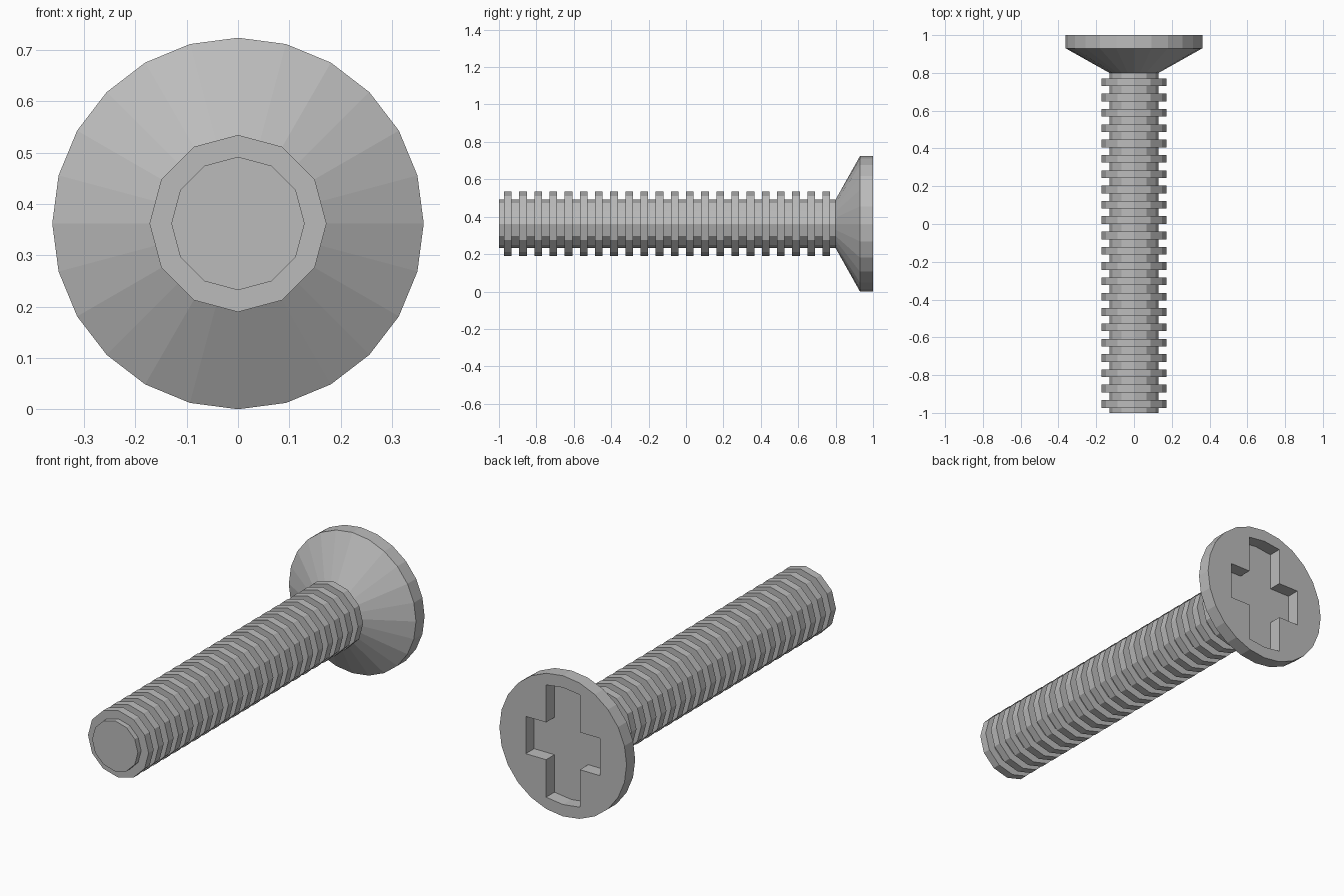
import bpy, bmesh, math

cube = bpy.data.objects.get("Cube")
if cube:
    bpy.data.objects.remove(cube, do_unlink=True)

AXIS_Z = 0.362       # height of the screw's axis
HEAD_R, CORE_R, THREAD_R = 0.362, 0.13, 0.1725
PITCH, THREAD_W, THREADS = 0.0811, 0.041, 22

steel = bpy.data.materials.new("grey_steel")
steel.use_nodes = True
grey = (0.5, 0.5, 0.5, 1)
steel.diffuse_color = grey
steel.node_tree.nodes["Principled BSDF"].inputs["Base Color"].default_value = grey


def finish(name, bm):
    bmesh.ops.recalc_face_normals(bm, faces=bm.faces)
    mesh = bpy.data.meshes.new(name)
    bm.to_mesh(mesh)
    bm.free()
    mesh.materials.append(steel)
    obj = bpy.data.objects.new(name, mesh)
    bpy.context.collection.objects.link(obj)
    return obj


def lathe(name, profile, sides):
    """Spin (y, radius, odd-corner radius factor) rings about the screw axis."""
    bm = bmesh.new()
    rings = []
    for y, r, odd in profile:
        ring = []
        for i in range(sides):
            a = 2 * math.pi * i / sides
            k = r * (odd if i % 2 else 1)
            ring.append(bm.verts.new((k * math.sin(a), y, AXIS_Z + k * math.cos(a))))
        rings.append(ring)
    for lo, hi in zip(rings, rings[1:]):
        for i in range(sides):
            j = (i + 1) % sides
            bm.faces.new((lo[i], lo[j], hi[j], hi[i]))
    bm.faces.new(rings[0])
    bm.faces.new(rings[-1])
    return finish(name, bm)


# Shaft with square-cut thread rings
profile = [(-1, CORE_R, 1)]
for n in range(THREADS):
    y0 = -0.973 + n * PITCH
    y1 = y0 + THREAD_W
    profile += [(y0, CORE_R, 1), (y0, THREAD_R, 1), (y1, THREAD_R, 1), (y1, CORE_R, 1)]
profile.append((0.82, CORE_R, 1))
lathe("threaded_shaft", profile, 12)

# Countersunk head: the cone grows from the 12-sided shaft to a 24-sided rim
flat = math.cos(math.pi / 12)
head = lathe("screw_head", [(0.8, CORE_R, flat), (0.93, HEAD_R, 1), (1, HEAD_R, 1)], 24)

# Cross-shaped driver recess, taller than wide, with slightly bowed ends
w, arm, tall, bow = 0.096, 0.212, 0.289, 0.301
half = [(0, bow), (w, tall), (w, w), (arm, w), (arm, -w), (w, -w), (w, -tall), (0, -bow)]
outline = half + [(-x, z) for x, z in reversed(half[1:-1])]
bm = bmesh.new()
base = bm.faces.new([bm.verts.new((x, 0.932, AXIS_Z + z)) for x, z in outline])
extruded = bmesh.ops.extrude_face_region(bm, geom=[base], use_keep_orig=True)
top = [v for v in extruded["geom"] if isinstance(v, bmesh.types.BMVert)]
bmesh.ops.translate(bm, verts=top, vec=(0, 0.15, 0))
cutter = finish("recess_cutter", bm)
cutter.hide_render = True

cut = head.modifiers.new("driver_recess", 'BOOLEAN')
cut.operation = 'DIFFERENCE'
cut.solver = 'EXACT'
cut.object = cutter
bpy.context.view_layer.objects.active = head
bpy.ops.object.modifier_apply(modifier=cut.name)
bpy.data.objects.remove(cutter, do_unlink=True)
